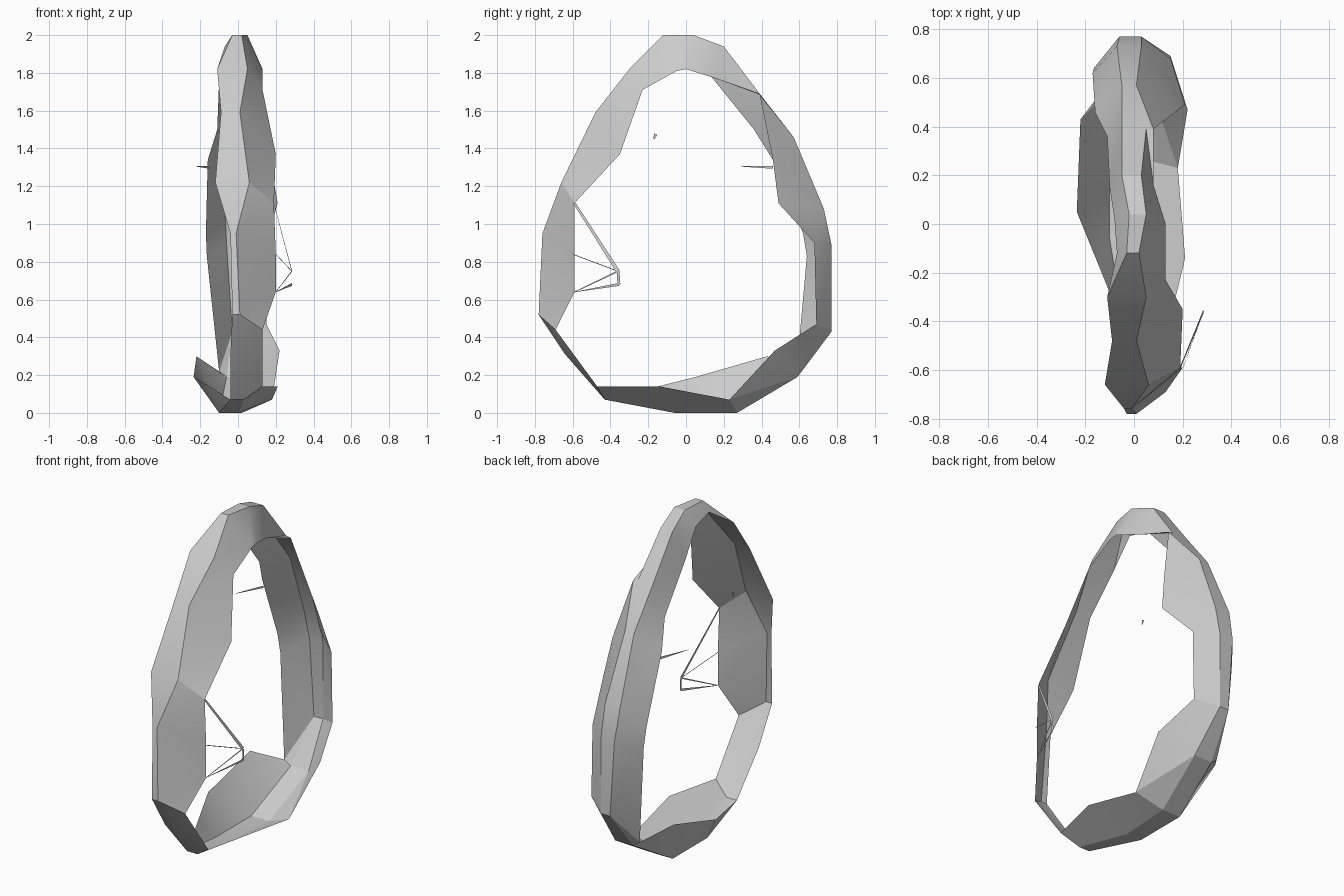
import bpy, bmesh
from mathutils import Vector

if "Cube" in bpy.data.objects:
    bpy.data.objects.remove(bpy.data.objects["Cube"])

# Outer ridge strip of the ring, from the top round the front: y, z, left x, right x
ridge = [(-.12, 2, -.03, .02), (-.30, 1.82, -.11, .05), (-.48, 1.59, -.09, .01),
         (-.66, 1.22, -.12, .06), (-.76, .95, -.04, -.01), (-.78, .52, -.03, .01),
         (-.64, .31, -.04, .03), (-.43, .07, -.04, .03), (-.06, 0, -.10, 0),
         (.27, 0, -.10, .02), (.59, .19, -.06, .06), (.77, .43, -.03, .03),
         (.77, .89, -.06, .03), (.73, 1.08, -.07, .03), (.57, 1.46, -.05, .01),
         (.39, 1.69, -.05, .05), (.20, 1.94, -.05, .03), (.04, 2, -.02, .05)]
# Right rim, curling inward from the ridge
right_rim = [(.13, -.05, 1.81), (.13, -.23, 1.71), (.20, -.35, 1.37), (.19, -.59, 1.11),
             (.20, -.59, .84), (.20, -.59, .64), (.13, -.69, .44), (.13, -.47, .14),
             (.21, -.14, .14), (.18, .23, .07), (.22, .47, .33), (.15, .69, .47),
             (.15, .68, .90), (.21, .49, 1.11), (.17, .46, 1.34), (.08, .39, 1.685),
             (.08, .16, 1.77), (.13, 0, 1.82)]
# Left rim: broken off along the ridge at the front, flaring out at the bottom
left_rim = [(-.07, -.12, 1.94)] + [(xl, y, z) for y, z, xl, xr in ridge[1:8]] + [
            (-.145, -.17, .135), (-.235, .05, .19), (-.22, .43, .30), (-.10, .585, .22),
            (-.165, .64, .83), (-.17, .62, .95), (-.16, .46, 1.34), (-.11, .36, 1.50),
            (-.10, .15, 1.76), (-.08, .02, 1.91)]


def make_object(name, bm):
    mesh = bpy.data.meshes.new(name)
    bm.to_mesh(mesh)
    bm.free()
    obj = bpy.data.objects.new(name, mesh)
    bpy.context.collection.objects.link(obj)
    return obj


def sliver(name, a, b, width_a, width_b):
    """Thin tapering shard of shell between two points."""
    a, b = Vector(a), Vector(b)
    side = (b - a).cross(Vector((1, 0, 0))).normalized() / 2
    bm = bmesh.new()
    corners = (a - side * width_a, b - side * width_b, b + side * width_b, a + side * width_a)
    bm.faces.new([bm.verts.new(p) for p in corners])
    return make_object(name, bm)


# Faceted shell ring: four rails joined by facets, open inside
bm = bmesh.new()
rails = [left_rim,
         [(xl, y, z) for y, z, xl, xr in ridge],
         [(xr, y, z) for y, z, xl, xr in ridge],
         right_rim]
grid = [[bm.verts.new(p) for p in rail] for rail in rails]
n = len(ridge)
for a, b in zip(grid, grid[1:]):
    for i in range(n):
        j = (i + 1) % n
        bm.faces.new((a[i], a[j], b[j], b[i]))
bmesh.ops.remove_doubles(bm, verts=bm.verts[:], dist=.001)
bmesh.ops.triangulate(bm, faces=bm.faces[:])
bmesh.ops.recalc_face_normals(bm, faces=bm.faces[:])
shell = make_object("shell_ring", bm)
bpy.context.view_layer.objects.active = shell
shell.select_set(True)
bpy.ops.object.shade_smooth_by_angle(angle=0.35)

# Broken splinters on the front right rim
tip, low = (.285, -.36, .75), (.285, -.355, .68)
sliver("long_splinter", (.19, -.59, 1.11), tip, .012, .02)
sliver("tip_splinter", low, tip, .015, .015)
sliver("lower_splinter", (.20, -.59, .64), low, .002, .015)
sliver("cross_splinter", (.20, -.59, .64), tip, .004, .008)
sliver("upper_splinter", (.20, -.60, .84), tip, .004, .004)

# Spike on the back left rim and a loose chip
sliver("rim_spike", (-.22, .29, 1.305), (-.15, .46, 1.30), .002, .015)
sliver("loose_chip", (-.20, -.17, 1.45), (-.20, -.16, 1.475), .008, .018)
